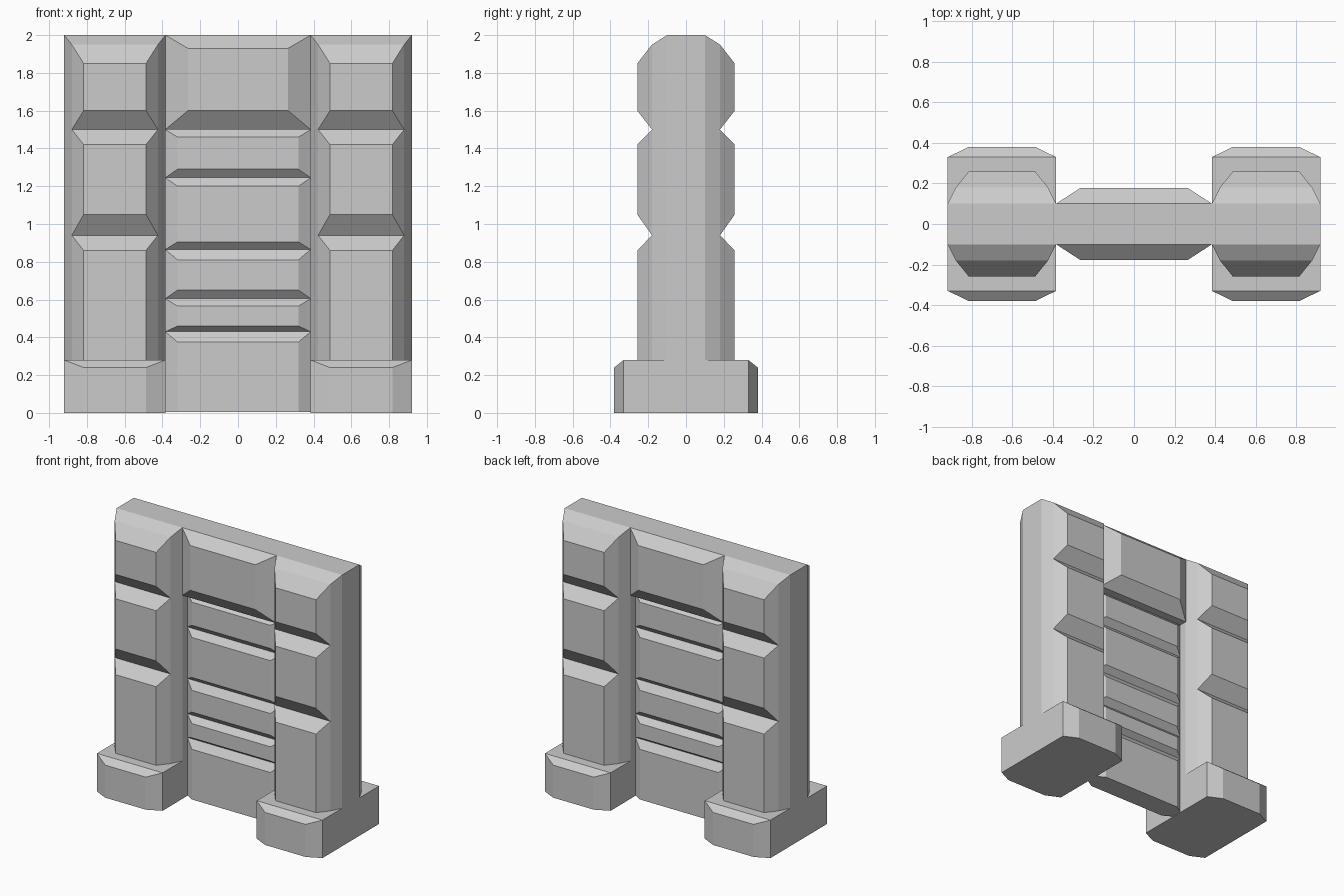
import bpy, bmesh

if "Cube" in bpy.data.objects:
    bpy.data.objects.remove(bpy.data.objects["Cube"])


def loft(name, sections, cx=0.0):
    """Stack of sections (z, quarter outline); each quarter is mirrored in x and y."""
    bm = bmesh.new()
    rings = []
    for z, q in sections:
        r = q[::-1]
        outline = (q + [(-x, y) for x, y in r]
                   + [(-x, -y) for x, y in q] + [(x, -y) for x, y in r])
        rings.append([bm.verts.new((cx + x, y, z)) for x, y in outline])
    n = len(rings[0])
    for a, b in zip(rings, rings[1:]):
        for i in range(n):
            j = (i + 1) % n
            bm.faces.new((a[i], a[j], b[j], b[i]))
    bm.faces.new(rings[0][::-1])
    bm.faces.new(rings[-1])
    # collapsed corners (grooves, top edges) are welded
    bmesh.ops.remove_doubles(bm, verts=bm.verts, dist=1e-4)
    bmesh.ops.recalc_face_normals(bm, faces=bm.faces)
    me = bpy.data.meshes.new(name)
    bm.to_mesh(me)
    bm.free()
    ob = bpy.data.objects.new(name, me)
    bpy.context.collection.objects.link(ob)
    return ob


# pillar outlines: side wall, groove depth, front face
side, mid, front = (0.268, 0.10), (0.228, 0.18), (0.165, 0.258)
full, groove, top = [side, mid, front], [side, mid, mid], [side] * 3
pillar = [(0.2, full), (0.86, full), (0.94, groove), (1.05, full),
          (1.42, full), (1.50, groove), (1.60, full), (1.85, full),
          (1.95, groove), (2.0, top)]

# foot outlines
foot_full = [(0.268, 0.33), (0.165, 0.38)]
foot_top = [(0.268, 0.33)] * 2
foot = [(0, foot_full), (0.24, foot_full), (0.28, foot_top)]

for label, cx in (("left", -0.652), ("right", 0.652)):
    loft(label + "_pillar", pillar, cx)
    loft(label + "_foot", foot, cx)

# bevelled upper panel
p_edge, p_face = [(0.385, 0.10)] * 2, [(0.385, 0.10), (0.265, 0.178)]
loft("upper_panel", [(1.50, p_edge), (1.60, p_face), (1.93, p_face), (2.0, p_edge)])

# stacked boards with V grooves between them
b_edge, b_face = [(0.385, 0.04)] * 2, [(0.385, 0.04), (0.32, 0.08)]
boards = [(0.005, b_face), (0.375, b_face)]
for g, low, high in ((0.43, 0.46, 0.565), (0.605, 0.65, 0.81),
                     (0.865, 0.905, 1.20), (1.245, 1.29, 1.46)):
    boards += [(g, b_edge), (low, b_face), (high, b_face)]
boards.append((1.50, b_edge))
loft("lower_boards", boards)
